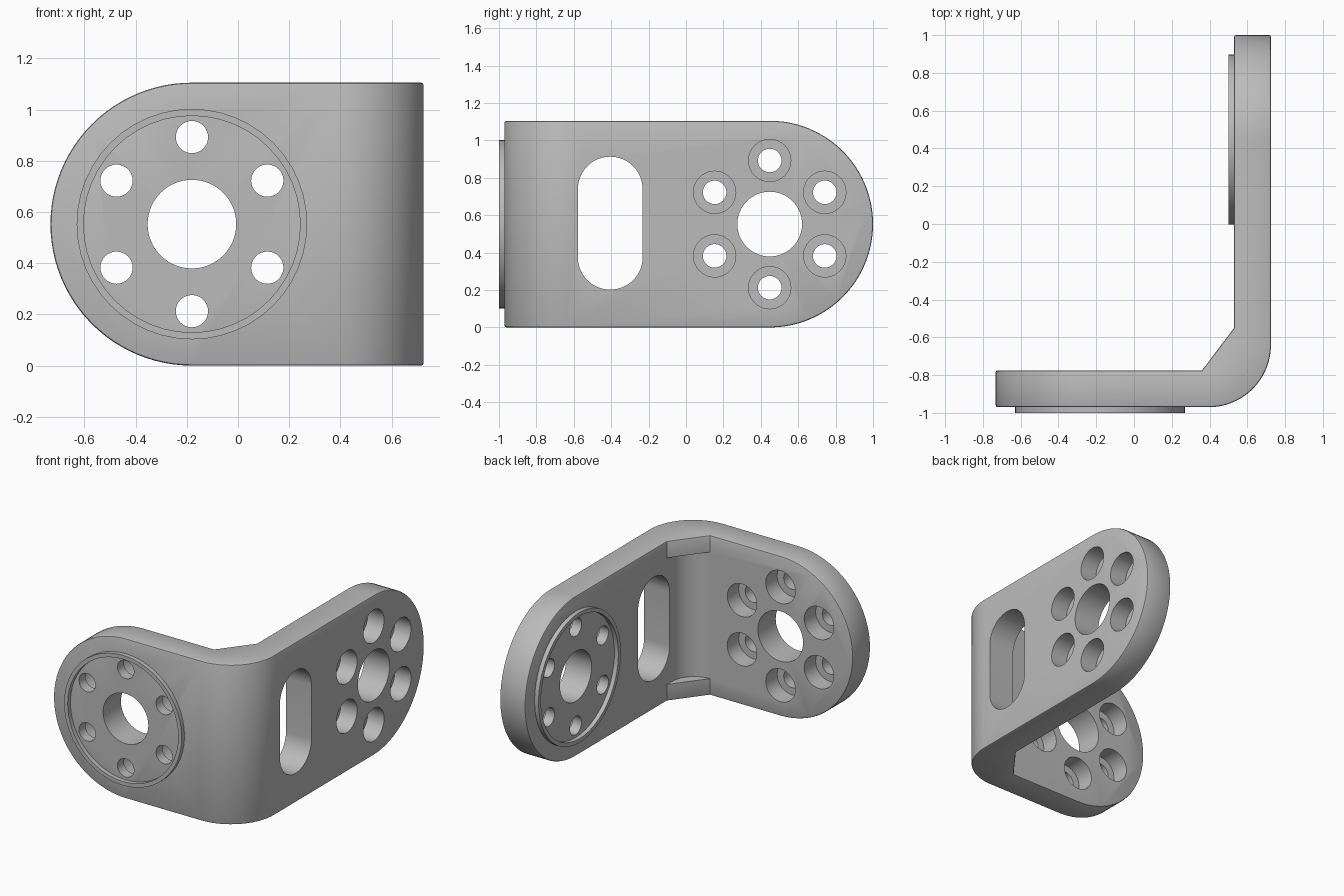
import bpy, bmesh
from math import pi, cos, sin, radians
from mathutils import Vector

cube = bpy.data.objects.get("Cube")
if cube:
    bpy.data.objects.remove(cube, do_unlink=True)

grey = bpy.data.materials.new("matte grey")
grey.use_nodes = True
grey.diffuse_color = (0.5, 0.5, 0.5, 1)
grey.node_tree.nodes["Principled BSDF"].inputs["Base Color"].default_value = (0.5, 0.5, 0.5, 1)

H = 1.105            # bracket height, also the diameter of the round ends
R = H / 2
T = 0.195            # plate thickness
FRONT = -0.97        # outer face of the front plate
SIDE = 0.725         # outer face of the side plate
FX, SY = -0.18, 1 - R    # centres of the two hole patterns


def arc(cx, cy, r, a0, a1, n=24):
    angles = [radians(a0 + (a1 - a0) * i / n) for i in range(n + 1)]
    return [(cx + r * cos(a), cy + r * sin(a)) for a in angles]


def circle(cx, cy, r, n=48):
    return arc(cx, cy, r, 0, 360, n)[:-1]


def prism(name, outline, axis, start, end):
    """Extrude a 2D outline along an axis."""
    place = {"x": lambda u, v, w: (w, u, v),
             "y": lambda u, v, w: (u, w, v),
             "z": lambda u, v, w: (u, v, w)}[axis]
    bm = bmesh.new()
    face = bm.faces.new([bm.verts.new(place(u, v, start)) for u, v in outline])
    top = bmesh.ops.extrude_face_region(bm, geom=[face])
    shift = Vector(place(0, 0, end - start))
    bmesh.ops.translate(bm, vec=shift,
                        verts=[g for g in top["geom"] if isinstance(g, bmesh.types.BMVert)])
    bmesh.ops.recalc_face_normals(bm, faces=bm.faces)
    mesh = bpy.data.meshes.new(name)
    bm.to_mesh(mesh)
    bm.free()
    mesh.materials.append(grey)
    obj = bpy.data.objects.new(name, mesh)
    bpy.context.collection.objects.link(obj)
    return obj


def select(obj):
    bpy.ops.object.select_all(action="DESELECT")
    obj.select_set(True)
    bpy.context.view_layer.objects.active = obj


def combine(obj, cutter, operation="DIFFERENCE"):
    select(obj)
    mod = obj.modifiers.new("cut", "BOOLEAN")
    mod.operation, mod.solver, mod.object = operation, "EXACT", cutter
    bpy.ops.object.modifier_apply(modifier=mod.name)
    bpy.data.objects.remove(cutter, do_unlink=True)


# L-shaped body with a rounded outer corner and a sloped inner corner
inner_x, inner_y = SIDE - T, FRONT + T
web_x, web_y = 0.36, -0.55
profile = [(-0.9, FRONT)] + arc(SIDE - 0.33, FRONT + 0.33, 0.33, -90, 0)
profile += [(SIDE, 1.2), (inner_x, 1.2), (inner_x, web_y), (web_x, inner_y), (-0.9, inner_y)]
body = prism("bracket_body", profile, "z", -0.1, H + 0.1)

# Round off the free end of each plate
front_shape = arc(FX, R, R, 90, 270, 48) + [(1, 0), (1, H)]
side_shape = arc(SY, R, R, -90, 90, 48) + [(-1.2, H), (-1.2, 0)]
combine(body, prism("front_trim", front_shape, "y", -1.3, 1.3), "INTERSECT")
combine(body, prism("side_trim", side_shape, "x", -1.3, 1.3), "INTERSECT")

# Clean up and soften the outer edges
bm = bmesh.new()
bm.from_mesh(body.data)
bmesh.ops.remove_doubles(bm, verts=bm.verts, dist=0.0005)
bmesh.ops.dissolve_limit(bm, angle_limit=radians(0.5), verts=bm.verts, edges=bm.edges)
bm.to_mesh(body.data)
bm.free()
select(body)
bevel = body.modifiers.new("soft edges", "BEVEL")
bevel.width, bevel.segments = 0.01, 2
bevel.limit_method, bevel.angle_limit = "ANGLE", radians(60)
bpy.ops.object.modifier_apply(modifier=bevel.name)

# Scooped inner corner, leaving a thin web at top and bottom
r = inner_x - web_x
scoop = arc(web_x, inner_y + r, r, -90, 0, 16) + [(inner_x, web_y), (web_x, web_y)]
combine(body, prism("corner_scoop", scoop, "z", 0.115, H - 0.115))

# Long slot in the side plate
slot = arc(-0.405, 0.74, 0.173, 0, 180) + arc(-0.405, 0.375, 0.173, 180, 360)
combine(body, prism("slot_cutter", slot, "x", 0.4, 1))

# Hole pattern of each plate: bore, six bolt holes, six counterbores, raised rim
plates = [("front", "y", FX, FRONT, inner_y, -1.0),
          ("side", "x", SY, inner_x, SIDE, 0.5)]
for name, axis, c, rim_face, far_face, rim_top in plates:
    low, high = rim_face - 0.2, far_face + 0.2
    combine(body, prism("bore_cutter", circle(c, R, 0.173, 64), axis, low, high))
    for i in range(6):
        a = pi / 6 + i * pi / 3
        u, v = c + 0.34 * cos(a), R + 0.34 * sin(a)
        combine(body, prism("bolt_cutter", circle(u, v, 0.063, 32), axis, low, high))
        combine(body, prism("counterbore_cutter", circle(u, v, 0.113, 40),
                            axis, far_face - 0.125, high))
    rim = prism(name + "_rim", circle(c, R, 0.45), axis, rim_top, rim_face + 0.005)
    combine(rim, prism("rim_cutter", circle(c, R, 0.423), axis, low, high))
    select(rim)
    bpy.ops.object.shade_smooth_by_angle(angle=radians(30))

select(body)
bpy.ops.object.shade_smooth_by_angle(angle=radians(30))
